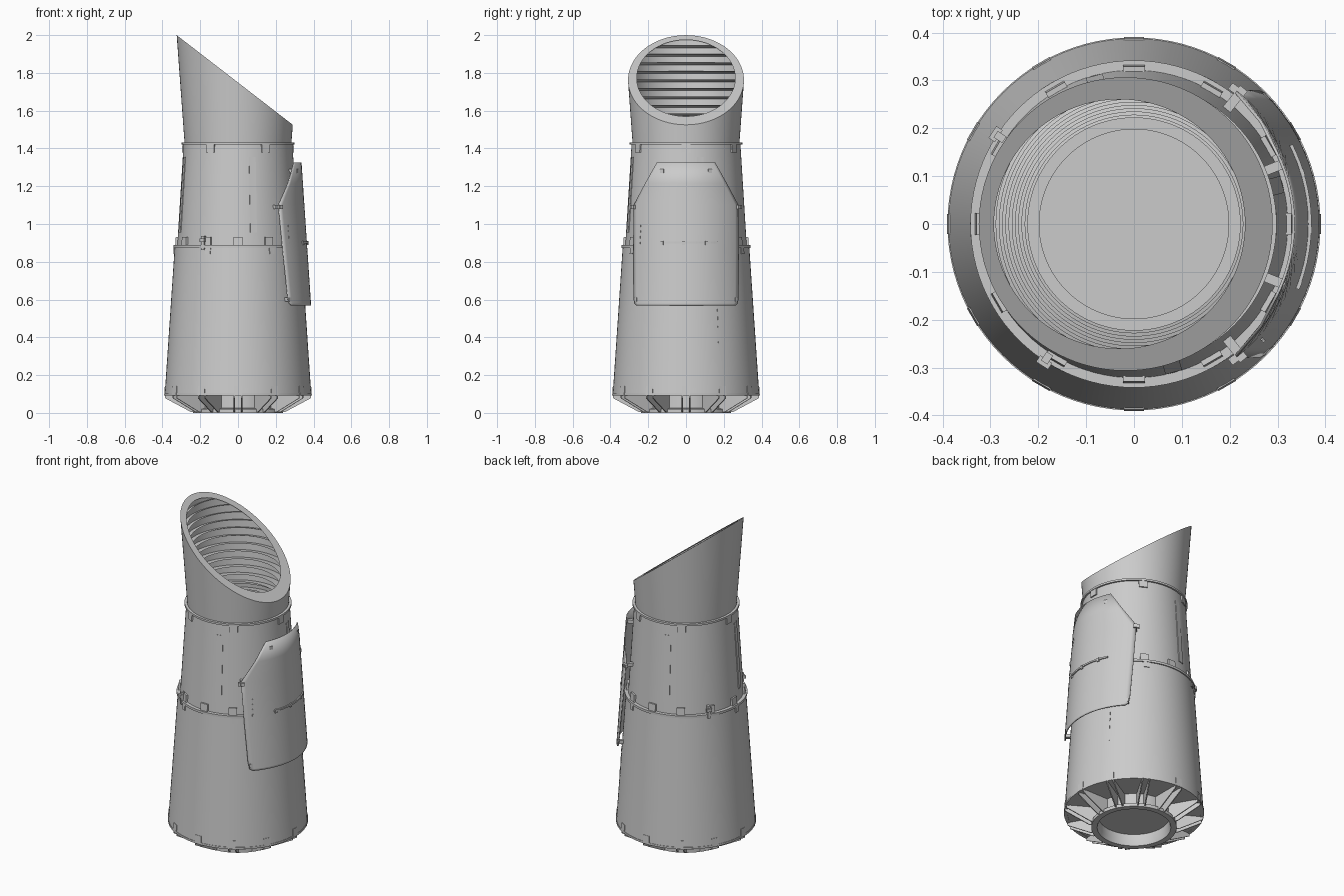
import bpy, bmesh, math
from mathutils import Matrix, Vector

if "Cube" in bpy.data.objects:
    bpy.data.objects.remove(bpy.data.objects["Cube"])

N = 96
CUT_Z, CUT_S = 1.749, -0.772          # slanted mouth plane: z = CUT_Z + CUT_S * x


def finish(name, bm):
    bmesh.ops.recalc_face_normals(bm, faces=bm.faces[:])
    me = bpy.data.meshes.new(name)
    bm.to_mesh(me)
    bm.free()
    ob = bpy.data.objects.new(name, me)
    bpy.context.collection.objects.link(ob)
    return ob


def bridge(bm, rings, closed):
    """Join successive vertex loops with quads."""
    pairs = list(zip(rings, rings[1:])) + ([(rings[-1], rings[0])] if closed else [])
    for a, b in pairs:
        for i in range(N):
            j = (i + 1) % N
            bm.faces.new((a[i], a[j], b[j], b[i]))


def circle(bm, r, z):
    return [bm.verts.new((r * math.cos(2 * math.pi * i / N), r * math.sin(2 * math.pi * i / N), z))
            for i in range(N)]


def slanted(bm, a, b):
    """Loop where the cone r = a + b*z meets the mouth plane."""
    out = []
    for i in range(N):
        t = 2 * math.pi * i / N
        r = (a + b * CUT_Z) / (1 - b * CUT_S * math.cos(t))
        x = r * math.cos(t)
        out.append(bm.verts.new((x, r * math.sin(t), CUT_Z + CUT_S * x)))
    return out


def lathe(name, profile, closed=True):
    bm = bmesh.new()
    bridge(bm, [circle(bm, r, z) for r, z in profile], closed)
    return finish(name, bm)


def add_box(bm, ang, r, z, size, tilt=0.0):
    """Box of (radial, tangential, height) size at polar position, leaning with the cone."""
    m = (Matrix.Rotation(math.radians(ang), 4, 'Z') @ Matrix.Translation((r, 0, z))
         @ Matrix.Rotation(tilt, 4, 'Y') @ Matrix.Diagonal((*size, 1)))
    bmesh.ops.create_cube(bm, size=1, matrix=m)


def boxes(name, items):
    bm = bmesh.new()
    for it in items:
        add_box(bm, *it)
    return finish(name, bm)


# Tapered shells and flange rings
lathe("lower_shell", [(.388, .095), (.335, .88), (.325, .88), (.376, .095)])
lathe("middle_shell", [(.322, .88), (.288, 1.425), (.278, 1.425), (.312, .88)])
lathe("middle_flange", [(.342, .874), (.342, .888), (.308, .888), (.308, .874)])
lathe("upper_flange", [(.298, 1.42), (.298, 1.432), (.265, 1.432), (.265, 1.42)])
lathe("base_flange", [(.39, .092), (.39, .104), (.37, .104), (.37, .092)])

# Flared hood with slanted mouth and flat rim
A, B = .283 - 1.43 * .073, .073       # outer cone
C, D = .232 - 1.57 * .15, .15         # cone through the baffle tips
bm = bmesh.new()
bridge(bm, [circle(bm, A + B * 1.43, 1.43), slanted(bm, A, B), slanted(bm, C, D),
            slanted(bm, A - .010, B), circle(bm, A + B * 1.43 - .01, 1.43)], True)
# the face pair behind the rim is offset slightly so that the rim has thickness
hood = finish("hood", bm)
for v in hood.data.vertices[3 * N:4 * N]:
    v.co.z -= .006

# Baffle vanes inside, trimmed by the mouth plane
bm = bmesh.new()
z = 1.0
while z < 1.97:
    outer = A + B * z - .006 if z > 1.43 else .28
    tip = max(.222, C + D * z)
    bridge(bm, [circle(bm, outer, z - .012), circle(bm, tip, z), circle(bm, outer, z - .016)], False)
    z += .045
bmesh.ops.bisect_plane(bm, geom=bm.verts[:] + bm.edges[:] + bm.faces[:], plane_co=(0, 0, CUT_Z - .004),
                       plane_no=(-CUT_S, 0, 1), clear_outer=True)
finish("baffle_vanes", bm)

# Base: plate, hub and inner floor
lathe("base_plate", [(.385, .094), (.385, .1), (.2, .1), (.2, .094)])
lathe("hub", [(.215, .1), (.215, .025), (.238, .02), (.238, 0), (.205, 0), (.198, .025), (.198, .1)])
bm = bmesh.new()
bmesh.ops.create_cone(bm, cap_ends=True, segments=N, radius1=.205, radius2=.205, depth=.012,
                      matrix=Matrix.Translation((0, 0, .075)))
finish("inner_floor", bm)

# Paired triangular fins under the base
bm = bmesh.new()
FIN = [(.386, .097), (.386, .078), (.25, .005), (.21, .005), (.21, .097)]
for k in range(12):
    rot = Matrix.Rotation(math.radians(30 * k), 4, 'Z')
    for off in (-.02, .02):
        sides = [[bm.verts.new(rot @ Vector((r, off + s, h))) for r, h in FIN] for s in (-.003, .003)]
        bm.faces.new(sides[0])
        bm.faces.new(sides[1])
        for i in range(5):
            j = (i + 1) % 5
            bm.faces.new((sides[0][i], sides[0][j], sides[1][j], sides[1][i]))
finish("base_fins", bm)

# Clips around the three joints
LEAN = -math.atan(.067)
boxes("base_clips", [(30 * k, .385, .118, (.008, .042, .05), LEAN) for k in range(12)])
boxes("middle_clips", [(30 * k, .324, .908, (.014, .046, .045), LEAN) for k in range(12)]
      + [(30 * k + 2, .337, .858, (.008, .03, .035), LEAN) for k in range(0, 12, 2)])
boxes("upper_clips", [(60 * k, .290, 1.400, (.012, .048, .042), LEAN) for k in range(6)])

# Vertical strips on the middle shell
boxes("vertical_strips", [(15 + 90 * k, .3035, 1.155, (.008, .036, .4), LEAN) for k in range(4)])

# Small latches near the middle flange
boxes("latches", [(a, .334, .90, (.022, .016, .075), 0) for a in (147, 237)]
      + [(a, .345, .915, (.016, .03, .018), 0) for a in (147, 237)])


# Curved side panel with chamfered top
def panel_r(z):
    return .387 - (z - .57) * .067


bm = bmesh.new()
rows = []
for z, half in [(.568, .262), (.58, .275), (.62, .279), (.85, .28), (1.1, .278), (1.215, .217), (1.325, .155)]:
    r = panel_r(z)
    amax = math.asin(half / r)
    rows.append([bm.verts.new((r * math.cos(amax * t / 12), r * math.sin(amax * t / 12), z))
                 for t in range(-12, 13)])
for a, b in zip(rows, rows[1:]):
    for i in range(24):
        bm.faces.new((a[i], a[i + 1], b[i + 1], b[i]))
panel = finish("side_panel", bm)
mod = panel.modifiers.new("thickness", 'SOLIDIFY')
mod.thickness = .006
mod.offset = -1

# Handle rail across the panel, with mounts
boxes("panel_rail", [(a, .367, .903, (.008, .022, .010), 0) for a in range(-20, 26, 3)]
      + [(a, .366, .90, (.012, .014, .022), 0) for a in (-20, -2, 17)])

# Standoffs and edge clips holding the panel
boxes("panel_standoffs", [(s * a, r, z, (d, .02, .02), 0) for s in (-1, 1)
                          for a, r, z, d in ((44, .366, .60, .04), (51, .335, 1.09, .06), (22, .315, 1.28, .05))])
boxes("panel_edge_clips", [(s * 53.5, .352, 1.09, (.016, .02, .02), 0) for s in (-1, 1)])

# Small rivets on lower shell and panel
boxes("rivets", [(28, .389 - (z - .1) * .068, z, (.006, .006, .018), 0) for z in (.37, .45, .50, .54)]
      + [(-42, panel_r(z), z, (.005, .006, .012), 0) for z in (.90, .93, .96, .99)])

# Smooth shading with sharp edges
bpy.ops.object.select_all(action='DESELECT')
for ob in bpy.context.scene.objects:
    ob.select_set(True)
bpy.context.view_layer.objects.active = panel
bpy.ops.object.shade_smooth_by_angle(angle=math.radians(30))
